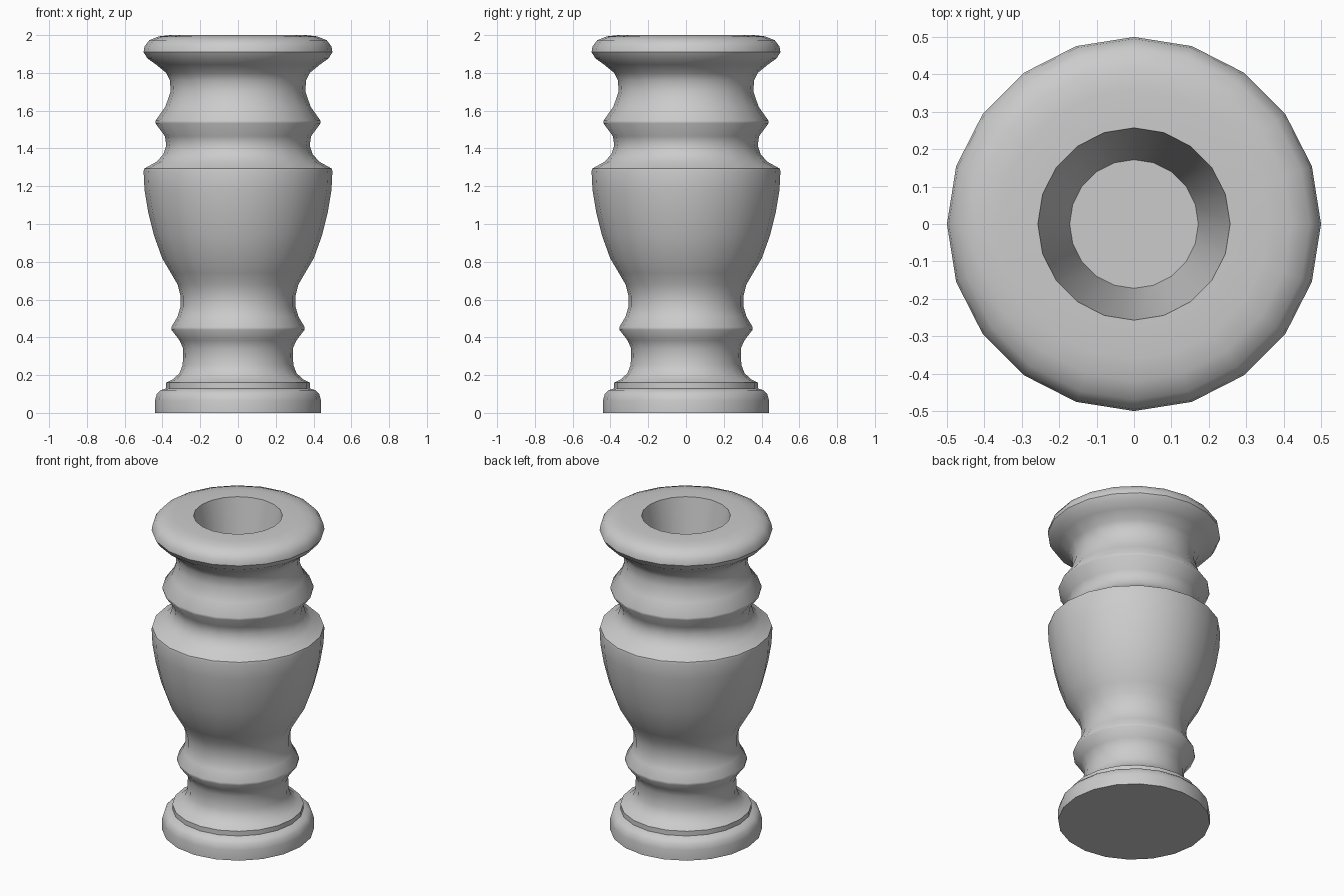
import bpy, bmesh, math

SIDES = 20

# Turned profile (radius, height): base, stem, bowl, neck, lip, then down the hole
PROFILE = [
    # plinth and step
    (0.44, 0.0), (0.44, 0.065), (0.43, 0.10), (0.41, 0.12), (0.38, 0.13), (0.38, 0.16),
    # stem with lower ridge
    (0.345, 0.178), (0.31, 0.21), (0.293, 0.255), (0.29, 0.34), (0.31, 0.385),
    (0.353, 0.44), (0.353, 0.454), (0.32, 0.51), (0.305, 0.56), (0.305, 0.62),
    # bowl
    (0.32, 0.68), (0.355, 0.74), (0.402, 0.82), (0.445, 0.94), (0.475, 1.06),
    (0.495, 1.18), (0.50, 1.28), (0.497, 1.293),
    # neck with upper ridge
    (0.43, 1.33), (0.395, 1.37), (0.38, 1.415), (0.387, 1.465), (0.437, 1.533),
    (0.437, 1.547), (0.385, 1.62), (0.357, 1.70), (0.36, 1.76), (0.38, 1.80),
    # rounded lip
    (0.435, 1.845), (0.48, 1.877), (0.50, 1.91), (0.495, 1.94), (0.47, 1.973),
    (0.42, 1.993), (0.36, 2.0),
    # tapered hole
    (0.257, 2.0), (0.172, 1.5),
]


def lathe(name, profile, sides):
    bm = bmesh.new()
    rings = []
    for r, z in profile:
        angles = [2 * math.pi * i / sides for i in range(sides)]
        rings.append([bm.verts.new((r * math.cos(a), r * math.sin(a), z)) for a in angles])
    for lo, hi in zip(rings, rings[1:]):
        for i in range(sides):
            j = (i + 1) % sides
            bm.faces.new((lo[i], lo[j], hi[j], hi[i]))
    bm.faces.new(rings[0][::-1])   # underside
    bm.faces.new(rings[-1])        # floor of the hole
    bmesh.ops.recalc_face_normals(bm, faces=bm.faces)
    mesh = bpy.data.meshes.new(name)
    bm.to_mesh(mesh)
    bm.free()
    obj = bpy.data.objects.new(name, mesh)
    bpy.context.collection.objects.link(obj)
    return obj


# Turned vase body
vase = lathe("vase", PROFILE, SIDES)
bpy.context.view_layer.objects.active = vase
vase.select_set(True)
bpy.ops.object.shade_smooth_by_angle(angle=math.radians(40))
